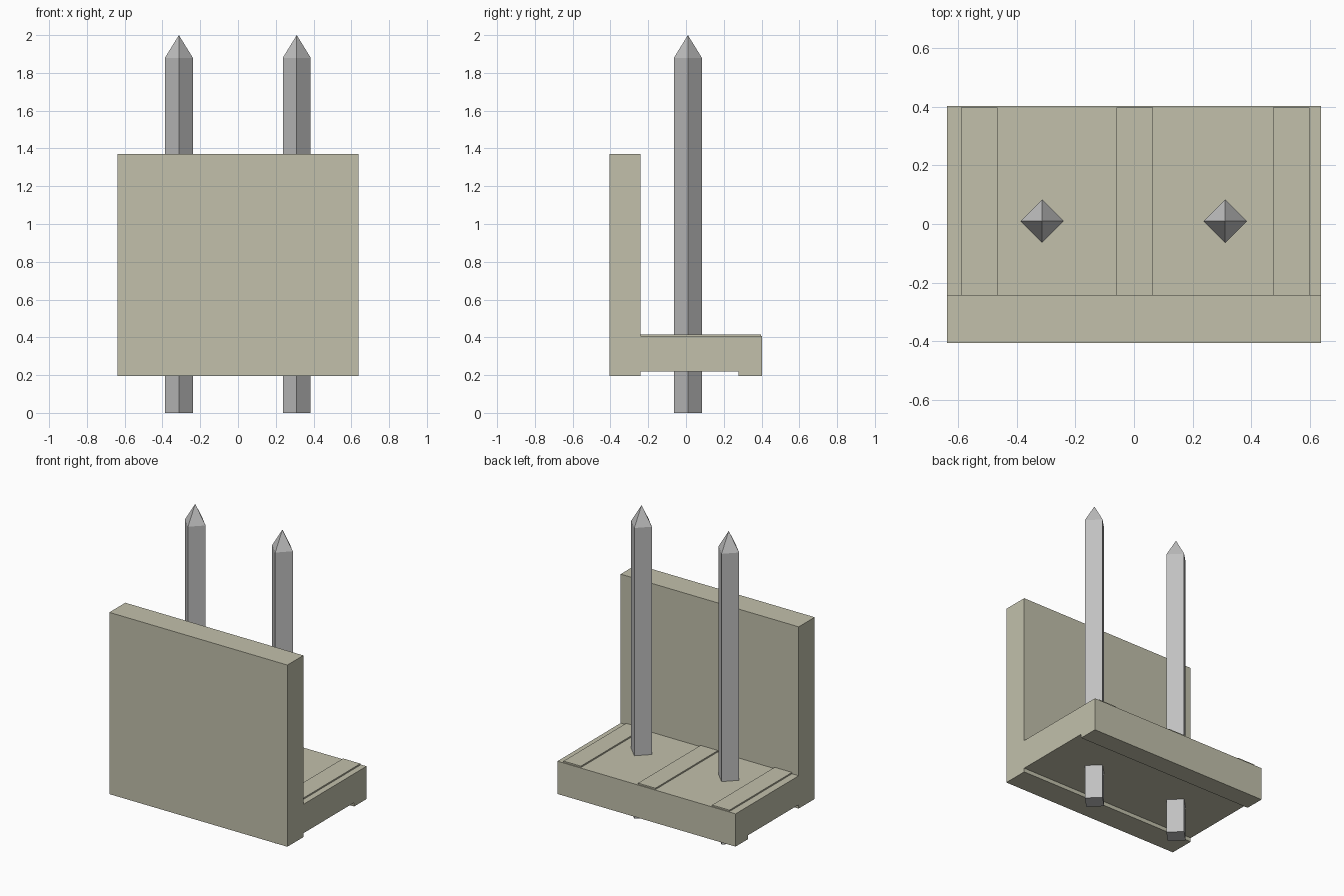
import bpy
import bmesh
import math

default_cube = bpy.data.objects.get("Cube")
if default_cube:
    bpy.data.objects.remove(default_cube, do_unlink=True)


def make_material(name, color):
    mat = bpy.data.materials.new(name)
    mat.use_nodes = True
    mat.diffuse_color = color
    mat.node_tree.nodes["Principled BSDF"].inputs["Base Color"].default_value = color
    return mat


def add_object(name, bm, mat):
    bmesh.ops.recalc_face_normals(bm, faces=bm.faces)
    mesh = bpy.data.meshes.new(name)
    bm.to_mesh(mesh)
    bm.free()
    mesh.materials.append(mat)
    obj = bpy.data.objects.new(name, mesh)
    bpy.context.scene.collection.objects.link(obj)
    return obj


def extrude_x(name, profile, x0, x1, mat):
    """Extrude a (y, z) outline from x0 to x1."""
    bm = bmesh.new()
    face = bm.faces.new([bm.verts.new((x0, y, z)) for y, z in profile])
    side = bmesh.ops.extrude_face_region(bm, geom=[face])["geom"]
    verts = [v for v in side if isinstance(v, bmesh.types.BMVert)]
    bmesh.ops.translate(bm, verts=verts, vec=(x1 - x0, 0, 0))
    return add_object(name, bm, mat)


def pointed_pin(name, x, y, radius, shoulder, tip, mat):
    """Square bar turned on its corner, with a pyramid point."""
    bm = bmesh.new()
    rings = []
    for z in (0, shoulder):
        rings.append([bm.verts.new((x + radius * math.cos(i * math.pi / 2),
                                    y + radius * math.sin(i * math.pi / 2), z))
                      for i in range(4)])
    apex = bm.verts.new((x, y, tip))
    low, high = rings
    bm.faces.new(low)
    for i in range(4):
        j = (i + 1) % 4
        bm.faces.new((low[i], low[j], high[j], high[i]))
        bm.faces.new((high[i], high[j], apex))
    return add_object(name, bm, mat)


beige = make_material("beige", (0.54, 0.53, 0.41, 1))
steel = make_material("steel grey", (0.53, 0.53, 0.53, 1))

# L-shaped housing: upright front wall, floor and a low foot along the back
bottom, recess, floor, top = 0.195, 0.22, 0.407, 1.37
front, wall, foot, back = -0.405, -0.242, 0.277, 0.403
extrude_x("housing", [
    (front, bottom), (wall, bottom), (wall, recess), (foot, recess),
    (foot, bottom), (back, bottom), (back, floor), (wall, floor),
    (wall, top), (front, top)], -0.637, 0.637, beige)

# Raised strips across the floor
strip_outline = [(wall, floor - 0.01), (0.397, floor - 0.01),
                 (0.397, 0.416), (wall, 0.416)]
for name, x in (("right", -0.527), ("middle", 0.003), ("left", 0.536)):
    extrude_x(name + "_strip", strip_outline, x - 0.062, x + 0.062, beige)

# Two pins through the floor
for name, x in (("right", -0.313), ("left", 0.311)):
    pointed_pin(name + "_pin", x, 0.01, 0.074, 1.88, 2.0, steel)
